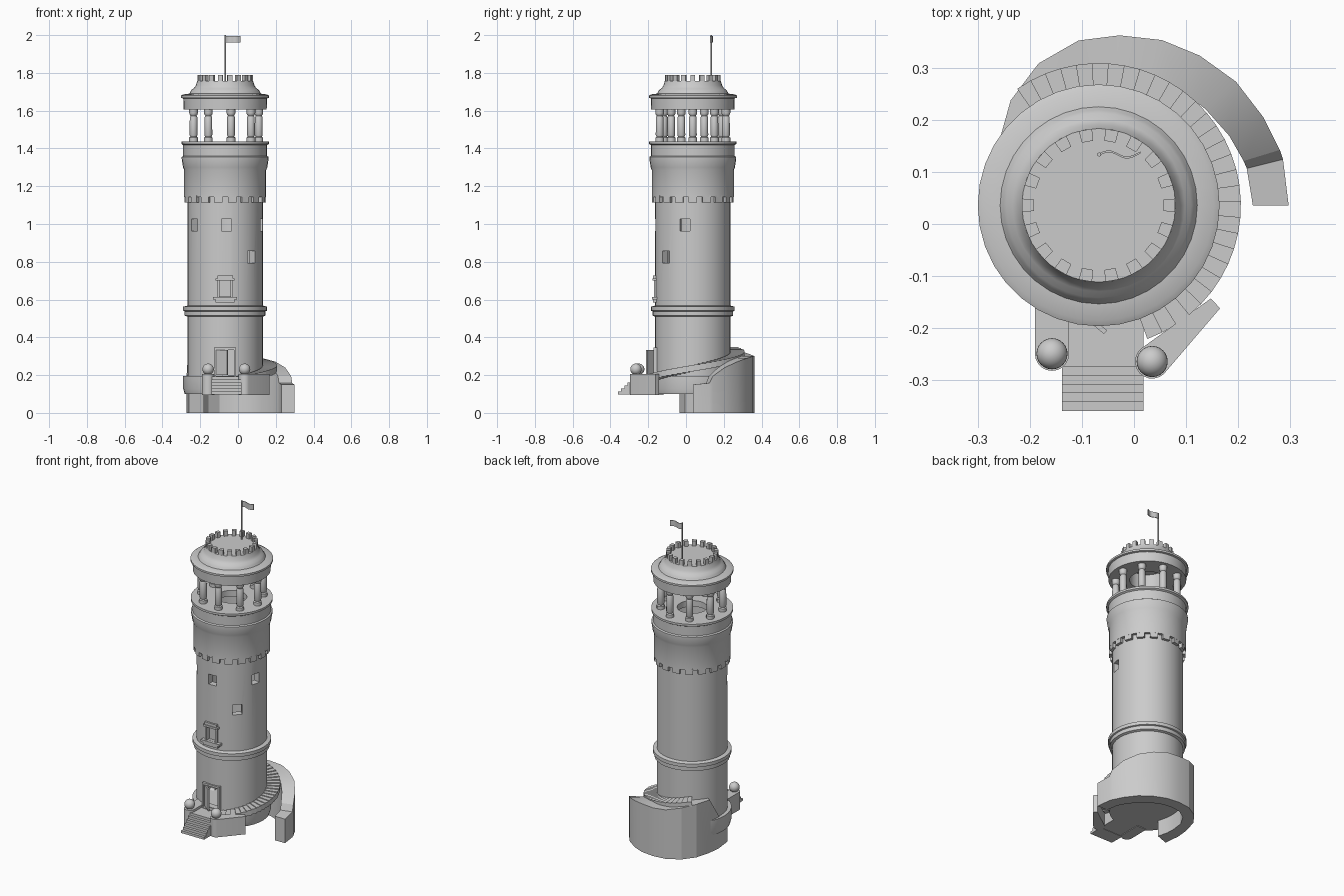
import bpy, bmesh, math
from mathutils import Vector, Matrix

CENTRE = Vector((-0.068, 0.036, 0))
if "Cube" in bpy.data.objects:
    bpy.data.objects.remove(bpy.data.objects["Cube"])


def finish(name, bm, angle=32):
    bmesh.ops.recalc_face_normals(bm, faces=bm.faces)
    mesh = bpy.data.meshes.new(name)
    bm.to_mesh(mesh)
    bm.free()
    obj = bpy.data.objects.new(name, mesh)
    bpy.context.collection.objects.link(obj)
    smooth(obj, angle)
    return obj


def smooth(obj, angle):
    bpy.ops.object.select_all(action='DESELECT')
    obj.select_set(True)
    bpy.context.view_layer.objects.active = obj
    bpy.ops.object.shade_smooth_by_angle(angle=math.radians(angle))


def polar(deg, r, z=0):
    a = math.radians(deg)
    return CENTRE + Vector((r * math.cos(a), r * math.sin(a), z))


def prism(bm, outline, z0, z1):
    """Extrude a flat outline from z0 to z1."""
    low = [bm.verts.new((p[0], p[1], z0)) for p in outline]
    high = [bm.verts.new((p[0], p[1], z1)) for p in outline]
    bm.faces.new(low)
    bm.faces.new(high)
    for i in range(len(low)):
        j = (i + 1) % len(low)
        bm.faces.new((low[i], low[j], high[j], high[i]))


def rect(bm, x0, x1, y0, y1, z0, z1):
    prism(bm, [(x0, y0), (x1, y0), (x1, y1), (x0, y1)], z0, z1)


def sector(bm, a0, a1, r0, r1, z0, z1):
    prism(bm, [polar(a0, r0), polar(a0, r1), polar(a1, r1), polar(a1, r0)], z0, z1)


def wall_block(bm, deg, r0, r1, width, z0, z1, shift=0):
    """Rectangular block that faces outward from the tower axis."""
    out = polar(deg, 1) - CENTRE
    side = Vector((-out.y, out.x, 0))
    mid = CENTRE + side * shift
    h = side * width / 2
    prism(bm, [mid + out * r0 - h, mid + out * r1 - h,
               mid + out * r1 + h, mid + out * r0 + h], z0, z1)


def lathe(bm, profile, at, steps=36):
    verts = [bm.verts.new((at.x + r, at.y, at.z + z)) for r, z in profile]
    edges = [bm.edges.new(pair) for pair in zip(verts, verts[1:])]
    bmesh.ops.spin(bm, geom=verts + edges, cent=at, axis=(0, 0, 1),
                   angle=math.tau, steps=steps, use_duplicate=False)
    bmesh.ops.remove_doubles(bm, verts=bm.verts, dist=1e-5)


# Tower shell: plinth, shaft, string course, flared crown, open belfry floor
tower_bm = bmesh.new()
lathe(tower_bm, [
    (0, .1), (.214, .1), (.222, .127), (.222, .196), (.2, .196),
    (.2, .51), (.214, .515), (.214, .538), (.222, .541), (.222, .562), (.2, .568),
    (.2, 1.143), (.217, 1.143), (.217, 1.285), (.223, 1.3), (.23, 1.345), (.23, 1.355),
    (.222, 1.36), (.222, 1.418), (.232, 1.424), (.232, 1.437),
    (.085, 1.437), (.085, 1.4), (.16, 1.4), (.16, .192), (0, .192)], CENTRE)
tower = finish("tower", tower_bm)

# Cut the doorway, the windows and the balcony niche
cut_bm = bmesh.new()
wall_block(cut_bm, -90, .12, .25, .1, .2, .335)
wall_block(cut_bm, -90, .18, .25, .062, .615, .7)
for deg, z in ((-88, .995), (-12, .995), (215, .995), (-46, .825)):
    wall_block(cut_bm, deg, .13, .25, .054, z - .031, z + .031)
cutter = finish("opening_cutter", cut_bm)
cutter.hide_render = True
mod = tower.modifiers.new("openings", 'BOOLEAN')
mod.operation = 'DIFFERENCE'
mod.solver = 'EXACT'
mod.object = cutter
bpy.context.view_layer.objects.active = tower
bpy.ops.object.modifier_apply(modifier=mod.name)
bpy.data.objects.remove(cutter)
smooth(tower, 32)

# Teeth hanging below the crown
bm = bmesh.new()
for i in range(18):
    sector(bm, i * 20 - 6, i * 20 + 6, .197, .217, 1.115, 1.15)
finish("crown_teeth", bm)

# Belfry columns
bm = bmesh.new()
for i in range(9):
    lathe(bm, [(0, 0), (.023, 0), (.023, .022), (.017, .027), (.021, .036), (.02, .13),
               (.016, .138), (.021, .145), (.023, .152), (.023, .175), (0, .175)],
          polar(i * 40, .178, 1.435), 12)
finish("belfry_columns", bm)

# Roof with its raised platform
bm = bmesh.new()
lathe(bm, [(0, 1.7), (.1, 1.7), (.1, 1.607), (.22, 1.607), (.222, 1.665), (.233, 1.668),
           (.233, 1.68), (.222, 1.686), (.19, 1.69), (.184, 1.7), (.178, 1.71),
           (.166, 1.718), (.156, 1.732), (.148, 1.758), (0, 1.758)], CENTRE)
finish("roof", bm)

bm = bmesh.new()
for i in range(18):
    sector(bm, i * 20 - 5, i * 20 + 5, .125, .148, 1.755, 1.79)
finish("battlements", bm)

# Flag
pole = Vector((-.067, .134, 1.75))
bm = bmesh.new()
lathe(bm, [(0, 0), (.004, 0), (.004, .25), (0, .25)], pole, 8)
finish("flag_pole", bm)
bm = bmesh.new()
wave = [(pole.x + .08 * i / 10, pole.y + .006 * math.sin(i * .7)) for i in range(11)]
prism(bm, [(x, y - .002) for x, y in wave] + [(x, y + .002) for x, y in reversed(wave)],
      1.96, 1.995)
finish("flag", bm)

# Door frame and half-open leaf
bm = bmesh.new()
for side in (-1, 1):
    wall_block(bm, -90, .17, .208, .01, .19, .345, side * .053)
wall_block(bm, -90, .17, .208, .116, .333, .345)
finish("door_frame", bm)
bm = bmesh.new()
prism(bm, [(-.118, -.162), (-.058, -.212), (-.052, -.205), (-.112, -.155)], .2, .333)
finish("door_leaf", bm)

# Framed window with cornice and sill
bm = bmesh.new()
for side in (-1, 1):
    wall_block(bm, -90, .18, .206, .012, .612, .705, side * .035)
for width, depth, z0, z1 in ((.1, .214, .7, .712), (.082, .21, .712, .728),
                             (.128, .216, .6, .614), (.1, .211, .585, .6)):
    wall_block(bm, -90, .18, depth, width, z0, z1)
finish("window_surround", bm)

# Porch floor and front steps
bm = bmesh.new()
rect(bm, -.139, .018, -.275, -.12, .1, .192)
for i in range(5):
    rect(bm, -.139, .018, -.36 + i * .017, -.27, .098, .113 + i * .016)
finish("porch_steps", bm)

# Porch side walls with ball finials
for name, ball, end, tip in (("right", (-.158, -.25), (-.158, -.12), .032),
                             ("left", (.035, -.265), (.157, -.153), .013)):
    a, b = Vector(ball), Vector(end)
    along = (b - a).normalized()
    side = Vector((-along.y, along.x))
    outline = [a + .033 * (side * math.cos(t) - along * math.sin(t))
               for t in (math.pi * i / 10 for i in range(11))]
    bm = bmesh.new()
    prism(bm, outline + [b - side * tip, b + side * tip], .096, .207)
    finish("porch_wall_" + name, bm)
    bm = bmesh.new()
    bmesh.ops.create_uvsphere(bm, u_segments=24, v_segments=14, radius=.03,
                              matrix=Matrix.Translation((a.x, a.y, .231)))
    finish("ball_finial_" + name, bm, 60)

# Winding steps around the tower
bm = bmesh.new()
count = 30
for i in range(count):
    a = -70 + i * 195 / count
    top = .198 + i * .152 / (count - 1)
    sector(bm, a, a + 195 / count, .19, .274, top - .032, top)
finish("winding_steps", bm)

# Curved retaining wall: angle, outer radius, inner radius, top height
stations = [(0, .366, .297, .15), (14, .366, .294, .158), (17, .365, .292, .195),
            (28, .36, .285, .24), (42, .356, .277, .272), (56, .348, .272, .29),
            (69, .341, .268, .3), (83, .33, .26, .3), (97, .32, .25, .305),
            (113, .297, .225, .32), (130, .264, .19, .33), (151, .224, .15, .33),
            (172, .206, .13, .2), (200, .205, .12, .15)]
bm = bmesh.new()
rings = [[bm.verts.new(polar(a, r, z)) for r, z in ((ro, 0), (ro, h), (ri, h), (ri, 0))]
         for a, ro, ri, h in stations]
for p, q in zip(rings, rings[1:]):
    for k in range(4):
        bm.faces.new((p[k], p[k - 1], q[k - 1], q[k]))
bm.faces.new(rings[0])
bm.faces.new(rings[-1])
finish("retaining_wall", bm, 20)
